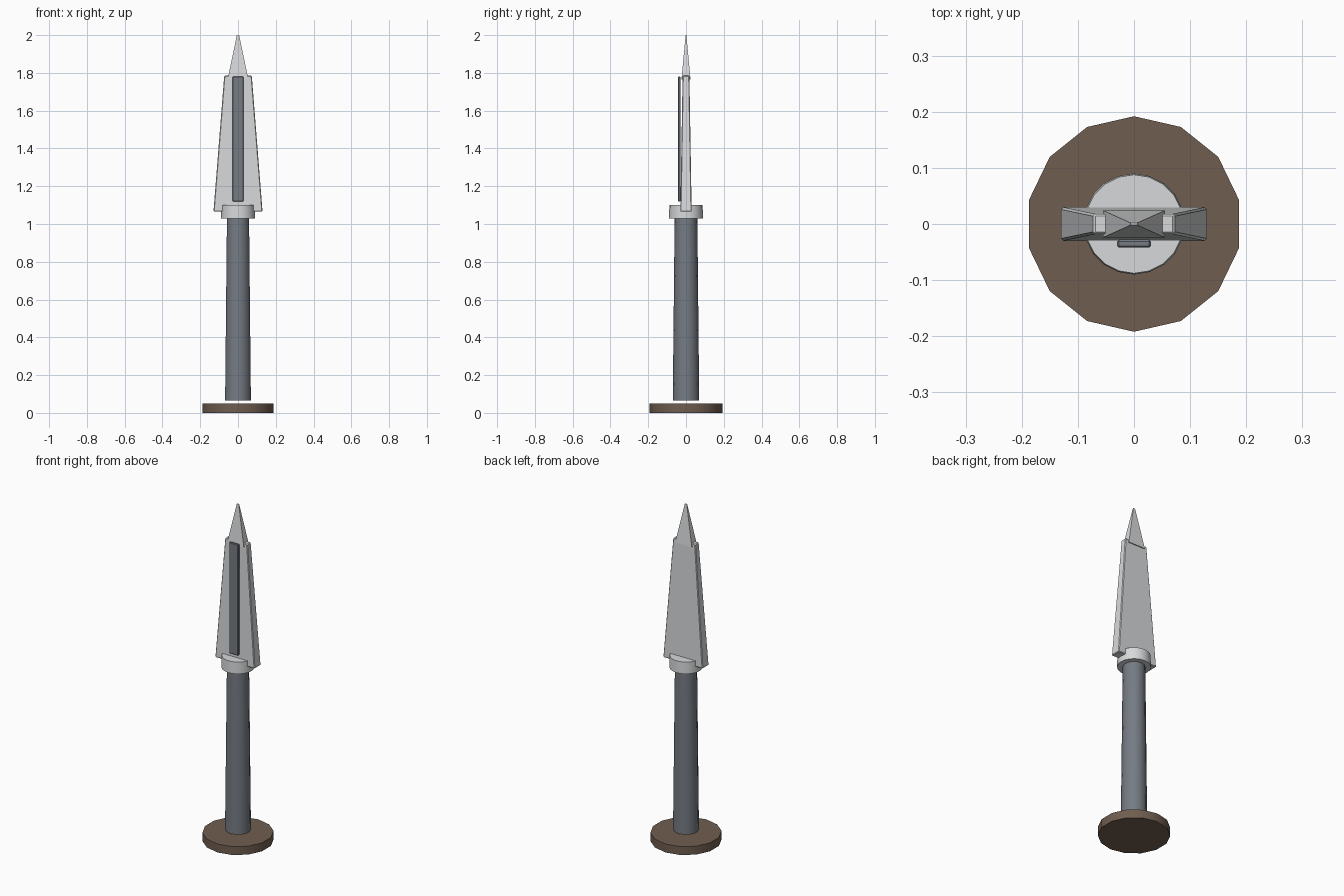
import bpy, bmesh

cube = bpy.data.objects.get("Cube")
if cube:
    bpy.data.objects.remove(cube, do_unlink=True)


def material(name, rgb):
    m = bpy.data.materials.new(name)
    m.use_nodes = True
    m.diffuse_color = (*rgb, 1)
    m.node_tree.nodes["Principled BSDF"].inputs["Base Color"].default_value = (*rgb, 1)
    return m


steel = material("light steel", (0.68, 0.69, 0.70))
slate = material("slate grey", (0.18, 0.20, 0.23))
wood = material("dark brown", (0.16, 0.11, 0.08))


def finish(obj, name, mat, bevel):
    obj.name = obj.data.name = name
    obj.data.materials.append(mat)
    if bevel:
        mod = obj.modifiers.new("edge bevel", "BEVEL")
        mod.width = bevel
        mod.segments = 1
    return obj


def round_part(name, mat, sides, r_bottom, r_top, z0, z1, bevel=0):
    """Tapered cylinder between two heights."""
    bpy.ops.mesh.primitive_cone_add(vertices=sides, radius1=r_bottom, radius2=r_top,
                                    depth=z1 - z0, location=(0, 0, (z0 + z1) / 2))
    bpy.ops.object.shade_smooth_by_angle()
    return finish(bpy.context.object, name, mat, bevel)


def tapered_box(name, mat, bottom, top, z0, z1, y=0, bevel=0):
    """Box whose half sizes (x, y) change from bottom to top."""
    bm = bmesh.new()
    bmesh.ops.create_cube(bm, size=2)
    for v in bm.verts:
        hx, hy = top if v.co.z > 0 else bottom
        v.co = (v.co.x * hx, y + v.co.y * hy, z1 if v.co.z > 0 else z0)
    mesh = bpy.data.meshes.new(name)
    bm.to_mesh(mesh)
    bm.free()
    obj = bpy.data.objects.new(name, mesh)
    bpy.context.collection.objects.link(obj)
    return finish(obj, name, mat, bevel)


# Handle: pommel, grip and collar
round_part("pommel", wood, 14, 0.192, 0.192, 0.0, 0.05)
round_part("grip", slate, 14, 0.07, 0.06, 0.065, 1.04)
round_part("collar", steel, 20, 0.09, 0.088, 1.03, 1.10)

# Blade with its pointed tip and the raised central strip
tapered_box("blade", steel, (0.13, 0.03), (0.073, 0.018), 1.065, 1.785, bevel=0.004)
tapered_box("blade_tip", steel, (0.055, 0.024), (0.006, 0.002), 1.765, 2.0)
tapered_box("blade_strip", slate, (0.03, 0.007), (0.03, 0.007), 1.12, 1.78,
            y=-0.035, bevel=0.003)
